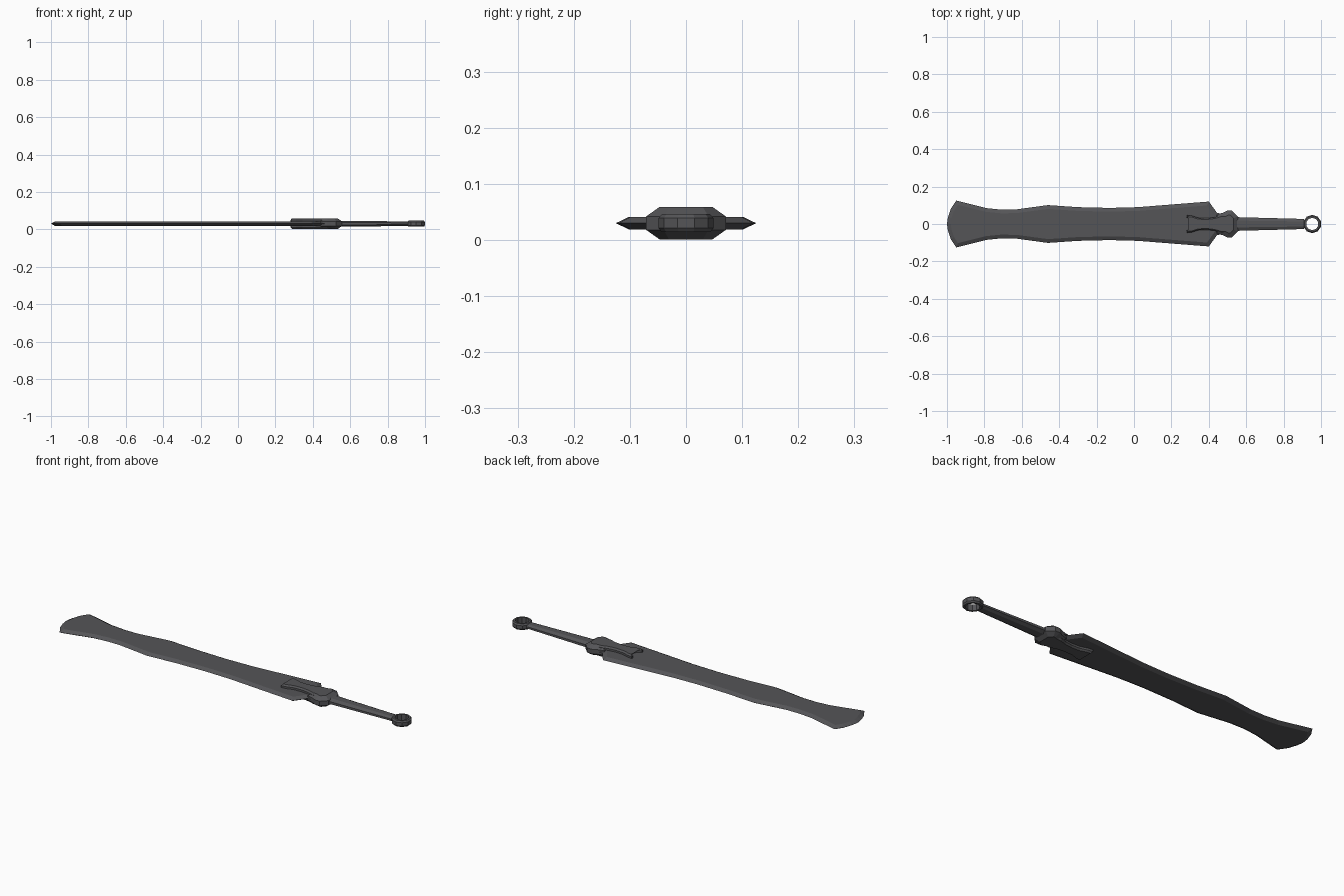
import bpy, bmesh, math
from mathutils import Vector

if "Cube" in bpy.data.objects:
    bpy.data.objects.remove(bpy.data.objects["Cube"])

MID = 0.03  # height of the sword's centre plane

steel = bpy.data.materials.new("dark steel")
steel.diffuse_color = (0.09, 0.09, 0.096, 1)
steel.use_nodes = True
steel.node_tree.nodes["Principled BSDF"].inputs["Base Color"].default_value = steel.diffuse_color


def finish(bm, name):
    bmesh.ops.recalc_face_normals(bm, faces=bm.faces)
    me = bpy.data.meshes.new(name)
    bm.to_mesh(me)
    bm.free()
    me.materials.append(steel)
    ob = bpy.data.objects.new(name, me)
    bpy.context.collection.objects.link(ob)
    return ob


def mirrored(half):
    """Close a half outline (y >= 0) by mirroring it across y = 0."""
    return half + [(x, -y) for x, y in reversed(half) if y > 0]


def inset(pts, d):
    """Move a clockwise outline inwards by d with mitred corners."""
    out = []
    for i, p in enumerate(pts):
        a, p, b = Vector(pts[i - 1]), Vector(p), Vector(pts[(i + 1) % len(pts)])
        e, f = (p - a).normalized(), (b - p).normalized()
        n1, n2 = Vector((e.y, -e.x)), Vector((f.y, -f.x))
        m = n1 + n2
        out.append(p + m * (d / max(0.5, 1 + n1.dot(n2))))
    return out


def slab(name, half, layers):
    """Stack inset copies of an outline; layers = (inset, height from centre)."""
    bm = bmesh.new()
    pts = mirrored(half)
    rings = [[bm.verts.new((*q, MID + z)) for q in inset(pts, d)] for d, z in layers]
    n = len(pts)
    for lo, hi in zip(rings, rings[1:]):
        for i in range(n):
            j = (i + 1) % n
            bm.faces.new((lo[i], lo[j], hi[j], hi[i]))
    caps = [bm.faces.new(rings[0]), bm.faces.new(rings[-1])]
    bmesh.ops.triangulate(bm, faces=caps)
    return finish(bm, name)


# Blade with sharpened edges and a flared tip
slab("blade",
     [(-1, 0), (-0.995, 0.035), (-0.98, 0.08), (-0.95, 0.125), (-0.79, 0.085),
      (-0.71, 0.077), (-0.63, 0.078), (-0.46, 0.101), (-0.30, 0.09), (-0.13, 0.086),
      (0.02, 0.09), (0.40, 0.12), (0.445, 0.058), (0.50, 0.055)],
     [(0.02, -0.011), (0, 0), (0.02, 0.011)])

# Forked tongue lying over both faces of the blade
slab("guard_tongue",
     [(0.31, 0), (0.306, 0.02), (0.282, 0.036), (0.283, 0.047), (0.31, 0.044),
      (0.345, 0.033), (0.39, 0.031), (0.43, 0.036), (0.465, 0.047), (0.51, 0.047)],
     [(0.007, -0.029), (0, -0.021), (0, 0.021), (0.007, 0.029)])

# Faceted collar between blade and handle
slab("guard_collar",
     [(0.44, 0.05), (0.475, 0.06), (0.498, 0.071), (0.525, 0.071), (0.556, 0.04)],
     [(0.024, -0.029), (0, -0.012), (0, 0.012), (0.024, 0.029)])

# Handle: tapered eight-sided bar
bm = bmesh.new()
rings = []
for x, w, h in ((0.53, 0.037, 0.016), (0.91, 0.027, 0.012)):
    prof = [(w, 0.4 * h), (0.5 * w, h), (-0.5 * w, h), (-w, 0.4 * h)]
    prof += [(-y, -z) for y, z in prof]
    rings.append([bm.verts.new((x, y, MID + z)) for y, z in prof])
for i in range(8):
    j = (i + 1) % 8
    bm.faces.new((rings[0][i], rings[0][j], rings[1][j], rings[1][i]))
for r in rings:
    bm.faces.new(r)
finish(bm, "handle")

# Ten-sided ring pommel
bm = bmesh.new()
prof = [(0.033, -0.016), (0.043, -0.016), (0.049, -0.009),
        (0.049, 0.009), (0.043, 0.016), (0.033, 0.016)]
rings = []
for k in range(10):
    a = math.radians(18 + 36 * k)
    rings.append([bm.verts.new((0.953 + r * math.cos(a), r * math.sin(a), MID + z))
                  for r, z in prof])
for k in range(10):
    a, b = rings[k], rings[(k + 1) % 10]
    for i in range(6):
        j = (i + 1) % 6
        bm.faces.new((a[i], a[j], b[j], b[i]))
finish(bm, "pommel_ring")
